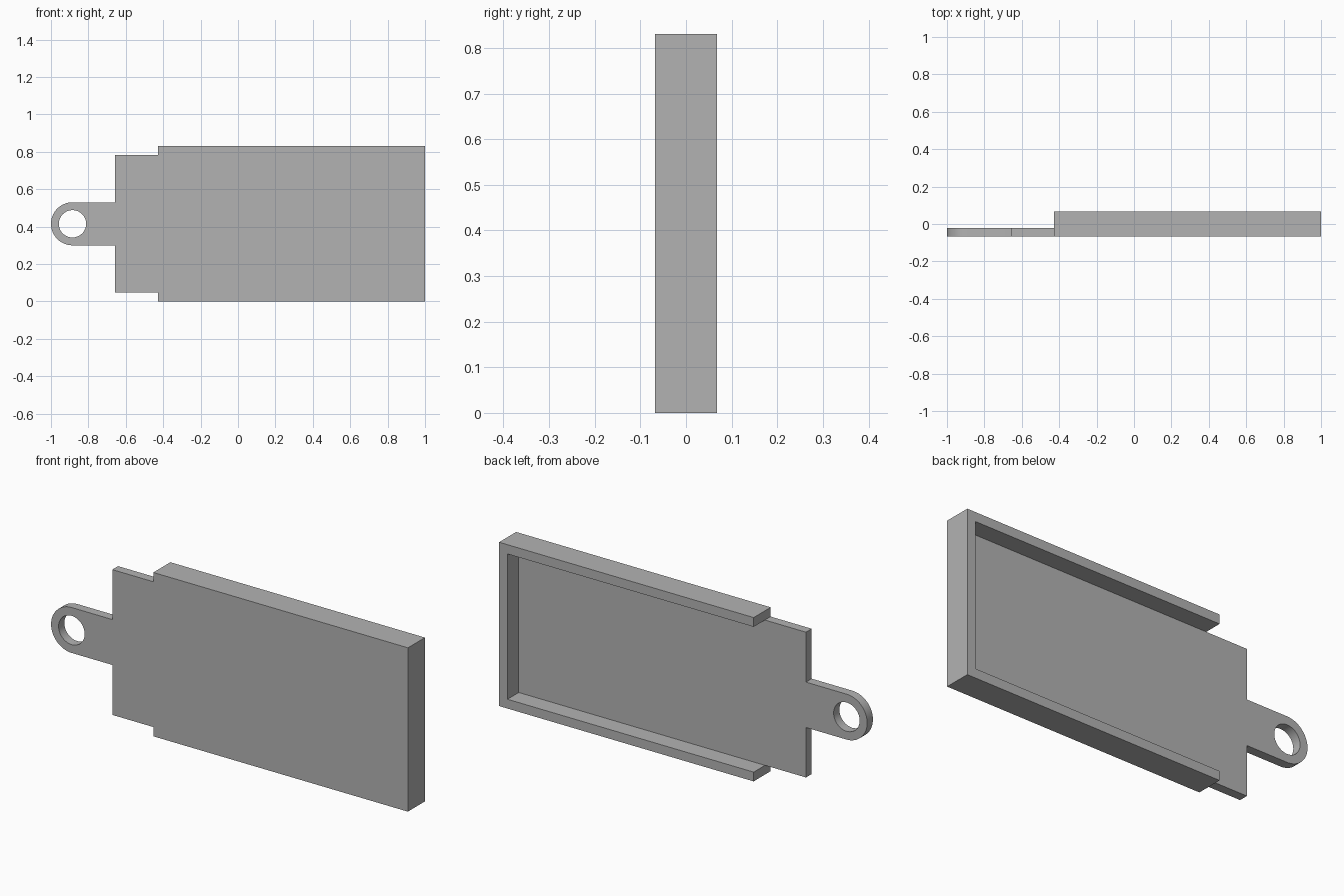
import bpy, bmesh
from math import sin, cos, pi, radians

if "Cube" in bpy.data.objects:
    bpy.data.objects.remove(bpy.data.objects["Cube"], do_unlink=True)

grey = bpy.data.materials.new("plain grey")
grey.use_nodes = True
colour = (0.45, 0.45, 0.45, 1)
grey.diffuse_color = colour
grey.node_tree.nodes["Principled BSDF"].inputs["Base Color"].default_value = colour

HEIGHT, WALL = 0.83, 0.047
MID = HEIGHT / 2
RIGHT, STEP, NECK = 1.0, -0.427, -0.657
FRONT, FLOOR, BACK = -0.068, -0.022, 0.068
RING, HOLE = 0.115, 0.073
RING_X = -1 + RING


def arc(radius, start, end, steps):
    """Points (x, z) on a circle around the ring centre."""
    angles = [start + (end - start) * i / steps for i in range(steps + 1)]
    return [(RING_X + radius * cos(a), MID + radius * sin(a)) for a in angles]


def slab(name, loops, y0, y1):
    """Fill closed (x, z) outlines, holes included, and extrude along y."""
    bm = bmesh.new()
    for loop in loops:
        verts = [bm.verts.new((x, y0, z)) for x, z in loop]
        for a, b in zip(verts, verts[1:] + verts[:1]):
            bm.edges.new((a, b))
    bmesh.ops.triangle_fill(bm, edges=bm.edges[:], use_beauty=True)
    extruded = bmesh.ops.extrude_face_region(bm, geom=bm.faces[:], use_keep_orig=True)
    moved = [g for g in extruded["geom"] if isinstance(g, bmesh.types.BMVert)]
    bmesh.ops.translate(bm, verts=moved, vec=(0, y1 - y0, 0))
    bmesh.ops.recalc_face_normals(bm, faces=bm.faces[:])
    mesh = bpy.data.meshes.new(name)
    bm.to_mesh(mesh)
    bm.free()
    mesh.materials.append(grey)
    obj = bpy.data.objects.new(name, mesh)
    bpy.context.collection.objects.link(obj)
    bpy.ops.object.select_all(action="DESELECT")
    obj.select_set(True)
    bpy.context.view_layer.objects.active = obj
    bpy.ops.object.shade_smooth_by_angle(angle=radians(30))


def mirrored(points):
    """Continue a lower outline with its reflection about mid height."""
    return points + [(x, HEIGHT - z) for x, z in reversed(points)]


# Base plate: stepped panel with a rounded hanging tab and a round hole
lower = [(NECK, MID - RING), (NECK, WALL), (STEP, WALL), (STEP, 0), (RIGHT, 0)]
outline = mirrored(lower) + arc(RING, pi / 2, 3 * pi / 2, 32)
hole = arc(HOLE, 0, 2 * pi, 48)[:-1]
slab("base_plate", [outline, hole], FRONT, FLOOR)

# Raised rim on three sides, open towards the tab
rim_outer = [(STEP, 0), (RIGHT, 0)]
rim_inner = [(RIGHT - WALL, WALL), (STEP, WALL)]
rim = mirrored(rim_outer) + [(x, HEIGHT - z) for x, z in reversed(rim_inner)] + rim_inner
slab("raised_rim", [rim], FLOOR, BACK)
